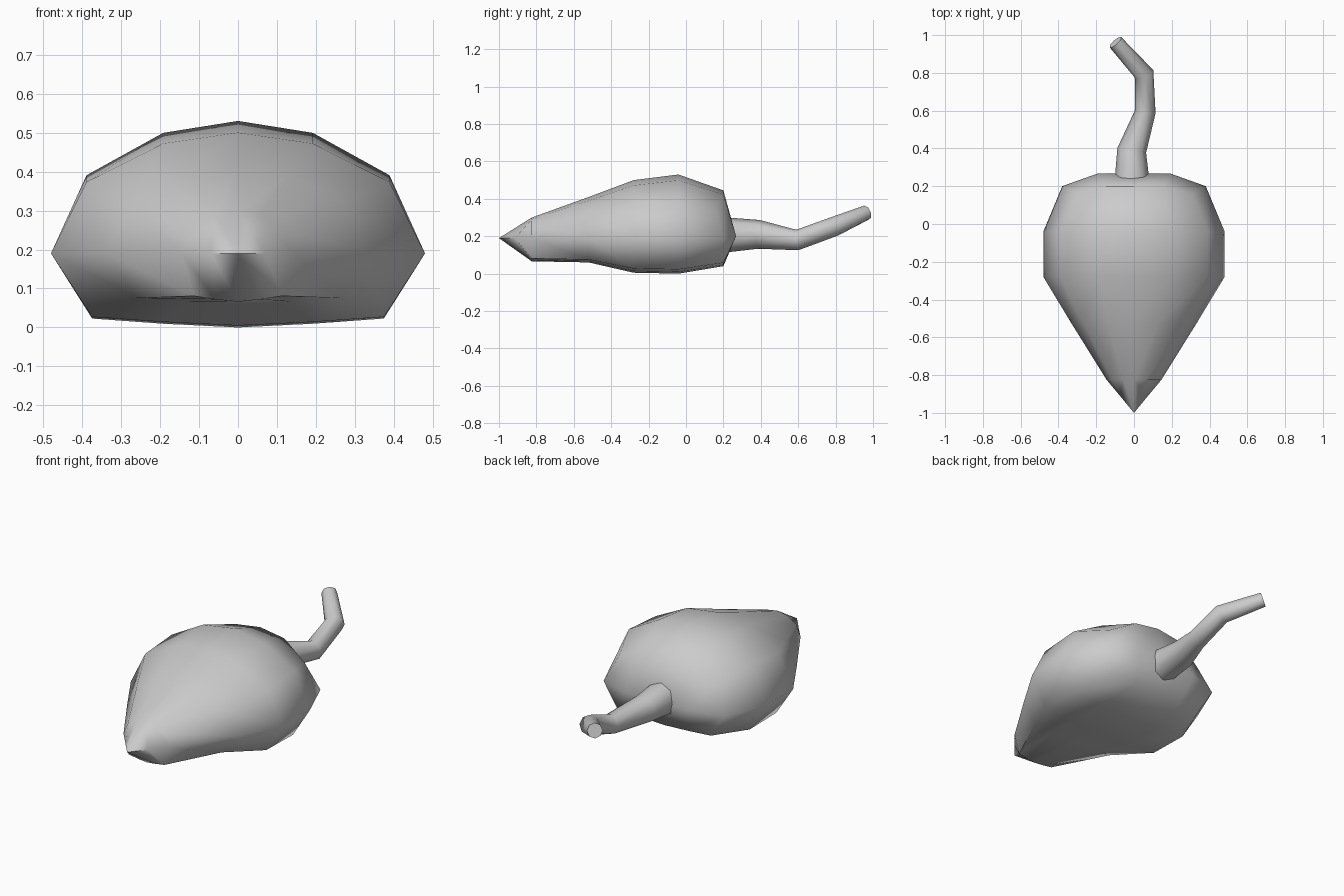
import bpy, bmesh
from mathutils import Vector
from math import sin, cos, pi, radians

if "Cube" in bpy.data.objects:
    bpy.data.objects.remove(bpy.data.objects["Cube"])


def finish(bm, name, angle):
    bmesh.ops.recalc_face_normals(bm, faces=bm.faces)
    me = bpy.data.meshes.new(name)
    bm.to_mesh(me)
    bm.free()
    ob = bpy.data.objects.new(name, me)
    bpy.context.collection.objects.link(ob)
    bpy.ops.object.select_all(action='DESELECT')
    ob.select_set(True)
    bpy.context.view_layer.objects.active = ob
    bpy.ops.object.shade_smooth_by_angle(angle=radians(angle))
    return ob


def bridge(bm, a, b):
    n = len(a)
    for i in range(n):
        bm.faces.new((a[i], a[(i + 1) % n], b[(i + 1) % n], b[i]))


# Body: 12-sided domed cross-section (4 columns x 2 rows, like a subdivided box)
MID = 0.19
SHAPE = [(-.81, .59), (-.4, .91), (0, 1), (.4, .91), (.81, .59), (1, 0),
         (.78, -.88), (.4, -.95), (0, -1), (-.4, -.95), (-.78, -.88), (-1, 0)]
# y, half width, top z, bottom z
SECTIONS = [(-.825, .145, .30, .066), (-.52, .335, .41, .06), (-.28, .48, .50, .005),
            (-.04, .48, .53, 0), (.2, .38, .445, .04)]

bm = bmesh.new()
rings = []
for y, w, top, bot in SECTIONS:
    ring = []
    for i, (fx, fz) in enumerate(SHAPE):
        z = MID + fz * ((top - MID) if fz > 0 else (MID - bot))
        dy = -.04 if (y > .1 and i in (0, 4)) else 0
        ring.append(bm.verts.new((fx * w, y + dy, z)))
    rings.append(ring)
for a, b in zip(rings, rings[1:]):
    bridge(bm, a, b)


def cap(ring, points):
    row = [ring[11]] + [bm.verts.new(p) for p in points] + [ring[5]]
    for i in range(4):
        bm.faces.new((ring[i], ring[i + 1], row[i + 1], row[i]))
        bm.faces.new((row[i], row[i + 1], ring[9 - i], ring[10 - i]))


cap(rings[0], [(-.07, -.915, MID), (0, -1, MID), (.07, -.915, MID)])
cap(rings[-1], [(-.19, .268, .2), (0, .268, .2), (.19, .268, .2)])
finish(bm, "body", 60)

# Tail: bent tapering octagonal tube
PATH = [(-.01, .2, .207, .095), (-.012, .39, .21, .077), (.06, .595, .18, .055),
        (.053, .795, .253, .053), (-.098, .962, .325, .041)]
bm = bmesh.new()
pts = [Vector(p[:3]) for p in PATH]
rings = []
for i, p in enumerate(pts):
    before = (p - pts[i - 1]).normalized() if i else Vector()
    after = (pts[i + 1] - p).normalized() if i < len(pts) - 1 else Vector()
    t = (before + after).normalized()
    side = t.cross(Vector((0, 0, 1))).normalized()
    up = side.cross(t)
    r = PATH[i][3]
    rings.append([bm.verts.new(p + r * (side * cos(k * pi / 4) + up * sin(k * pi / 4)))
                  for k in range(8)])
for a, b in zip(rings, rings[1:]):
    bridge(bm, a, b)
bm.faces.new(rings[0])
bm.faces.new(rings[-1])
finish(bm, "tail", 60)
